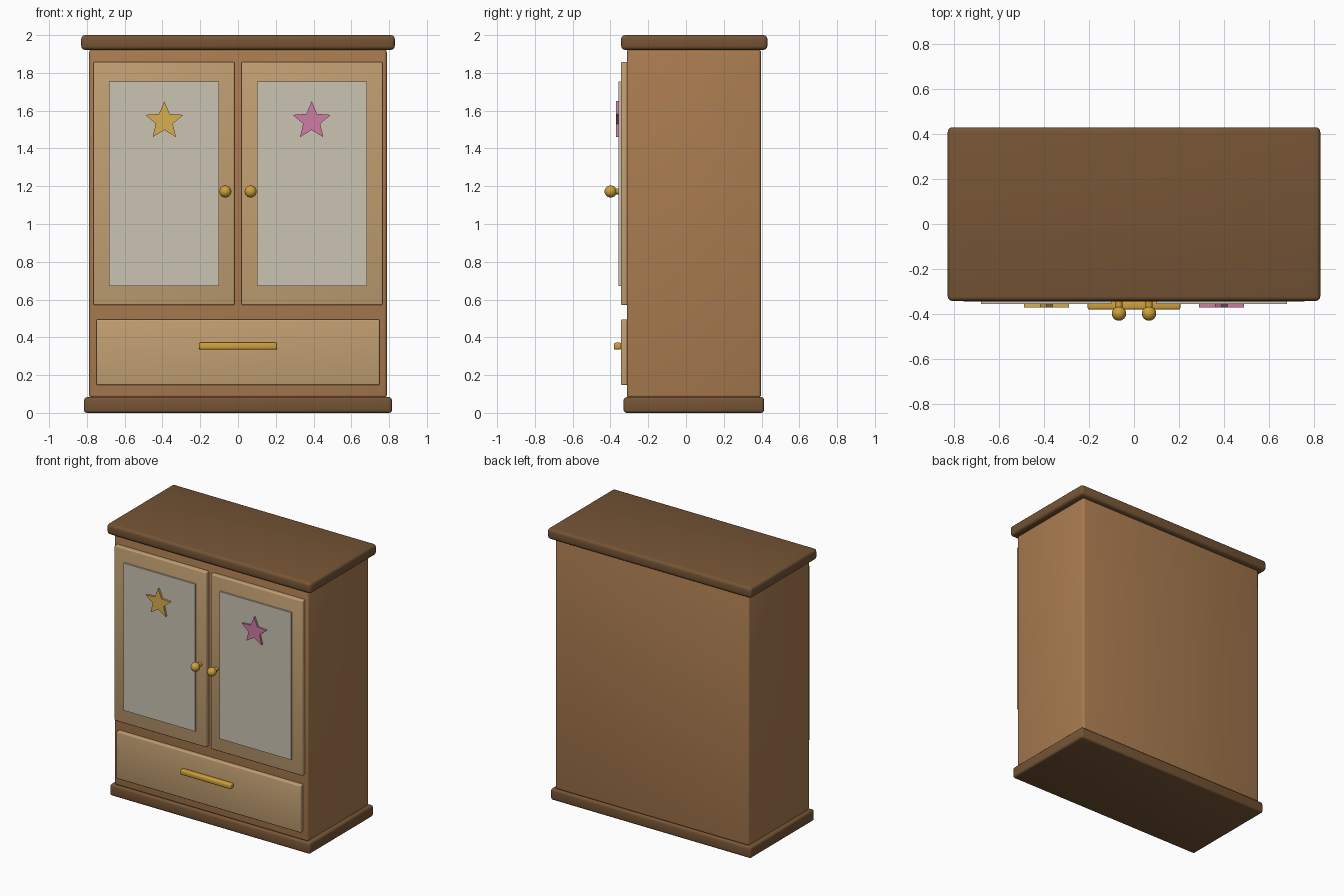
import bpy, bmesh, math
from mathutils import Matrix

if "Cube" in bpy.data.objects:
    bpy.data.objects.remove(bpy.data.objects["Cube"])


def material(name, rgb):
    m = bpy.data.materials.new(name)
    m.diffuse_color = (*rgb, 1)
    m.use_nodes = True
    m.node_tree.nodes["Principled BSDF"].inputs["Base Color"].default_value = m.diffuse_color
    return m


WOOD = material("warm_wood", (0.40, 0.20, 0.08))
DARK = material("dark_wood", (0.18, 0.09, 0.036))
LIGHT = material("light_wood", (0.54, 0.35, 0.17))
PANEL = material("cream_panel", (0.60, 0.55, 0.45))
GOLD = material("brass", (0.62, 0.35, 0.04))
YELLOW = material("yellow_paint", (0.68, 0.42, 0.08))
PINK = material("pink_paint", (0.62, 0.20, 0.37))


def finish(name, bm, mat, smooth=True):
    bmesh.ops.recalc_face_normals(bm, faces=bm.faces)
    me = bpy.data.meshes.new(name)
    bm.to_mesh(me)
    bm.free()
    me.materials.append(mat)
    ob = bpy.data.objects.new(name, me)
    bpy.context.collection.objects.link(ob)
    if smooth:
        bpy.ops.object.select_all(action='DESELECT')
        ob.select_set(True)
        bpy.context.view_layer.objects.active = ob
        bpy.ops.object.shade_smooth_by_angle(angle=math.radians(35))
    return ob


def box(name, x, y, z, mat, bevel=0.0):
    """Box from (min, max) ranges, with optionally rounded edges."""
    bm = bmesh.new()
    size = [r[1] - r[0] for r in (x, y, z)]
    mid = [(r[0] + r[1]) / 2 for r in (x, y, z)]
    bmesh.ops.create_cube(bm, size=1, matrix=Matrix.Translation(mid) @ Matrix.Diagonal((*size, 1)))
    if bevel:
        bmesh.ops.bevel(bm, geom=bm.edges[:], offset=bevel, segments=3, profile=0.5, affect='EDGES')
    return finish(name, bm, mat, smooth=bevel > 0)


def star(name, cx, cz, r, y, mat):
    """Flat five-pointed star, extruded along y."""
    bm = bmesh.new()
    verts = []
    for i in range(10):
        rad = r if i % 2 == 0 else r * 0.45
        a = math.radians(90 + 36 * i)
        verts.append(bm.verts.new((cx + rad * math.cos(a), y[0], cz + rad * math.sin(a))))
    face = bm.faces.new(verts)
    ext = bmesh.ops.extrude_face_region(bm, geom=[face])
    moved = [v for v in ext['geom'] if isinstance(v, bmesh.types.BMVert)]
    bmesh.ops.translate(bm, verts=moved, vec=(0, y[1] - y[0], 0))
    return finish(name, bm, mat, smooth=False)


def knob(name, x, z):
    """Round knob on a short stem."""
    bm = bmesh.new()
    bmesh.ops.create_uvsphere(bm, u_segments=24, v_segments=14, radius=0.032,
                              matrix=Matrix.Translation((x, -0.399, z)))
    bmesh.ops.create_cone(bm, cap_ends=True, segments=20, radius1=0.015, radius2=0.015, depth=0.06,
                          matrix=Matrix.Translation((x, -0.36, z)) @ Matrix.Rotation(math.pi / 2, 4, 'X'))
    return finish(name, bm, GOLD)


# Carcass, plinth and top
box("body", (-0.788, 0.788), (-0.313, 0.397), (0.08, 1.925), WOOD, 0.015)
box("plinth", (-0.815, 0.815), (-0.33, 0.413), (0, 0.083), DARK, 0.015)
box("top_board", (-0.83, 0.83), (-0.343, 0.431), (1.922, 2.0), DARK, 0.02)

# Doors with inset panel, star and knob, mirrored left and right
for side, s, paint in (("left", -1, YELLOW), ("right", 1, PINK)):
    box(side + "_door", sorted((s * 0.018, s * 0.766)), (-0.345, -0.305), (0.57, 1.858), LIGHT, 0.008)
    box(side + "_door_panel", sorted((s * 0.10, s * 0.682)), (-0.357, -0.335), (0.672, 1.755), PANEL)
    star(side + "_star", s * 0.39, 1.545, 0.105, (-0.371, -0.35), paint)
    knob(side + "_knob", s * 0.067, 1.172)

# Drawer front and bar handle
box("drawer_front", (-0.75, 0.75), (-0.345, -0.305), (0.147, 0.495), LIGHT, 0.008)
box("drawer_handle", (-0.207, 0.207), (-0.382, -0.342), (0.335, 0.372), GOLD, 0.01)
